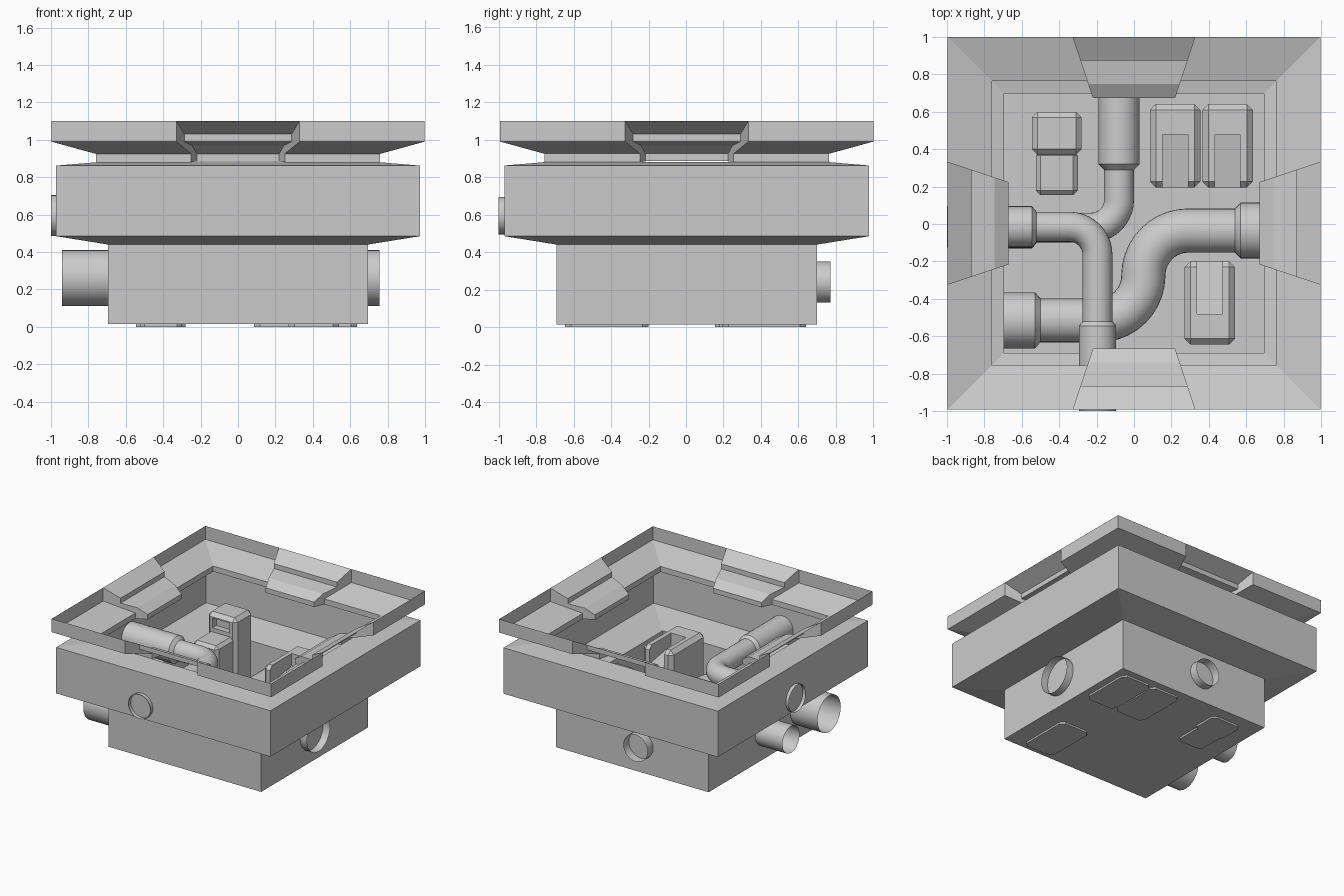
import bpy, bmesh, math
from mathutils import Matrix, Vector

old = bpy.data.objects.get("Cube")
if old:
    bpy.data.objects.remove(old, do_unlink=True)

grey = bpy.data.materials.new("light_grey")
grey.use_nodes = True
COLOUR = (0.6, 0.6, 0.6, 1)
grey.diffuse_color = COLOUR
for node in grey.node_tree.nodes:
    if node.type == 'BSDF_PRINCIPLED':
        node.inputs["Base Color"].default_value = COLOUR


def finish(name, bm, smooth=False, recalc=True):
    bmesh.ops.remove_doubles(bm, verts=bm.verts, dist=0.0005)
    if recalc:
        bmesh.ops.recalc_face_normals(bm, faces=bm.faces)
    mesh = bpy.data.meshes.new(name)
    bm.to_mesh(mesh)
    bm.free()
    mesh.materials.append(grey)
    obj = bpy.data.objects.new(name, mesh)
    bpy.context.collection.objects.link(obj)
    if smooth:
        bpy.ops.object.select_all(action='DESELECT')
        obj.select_set(True)
        bpy.context.view_layer.objects.active = obj
        bpy.ops.object.shade_smooth_by_angle(angle=math.radians(25))
    return obj


def face(bm, points):
    return bm.faces.new([bm.verts.new(p) for p in points])


def four_sides(bm):
    """Repeat the back side around the other three sides."""
    source = list(bm.verts) + list(bm.edges) + list(bm.faces)
    for i in range(1, 4):
        copy = bmesh.ops.duplicate(bm, geom=source)["geom"]
        verts = [v for v in copy if isinstance(v, bmesh.types.BMVert)]
        bmesh.ops.rotate(bm, verts=verts, matrix=Matrix.Rotation(i * math.pi / 2, 3, 'Z'))


SHIFT = (0, 0.004, 0)

# Thin-walled hull: narrow base, wide body, closing in to the neck
BASE, BODY, NECK = 0.694, 0.973, 0.76
rings = [(BASE, 0.015), (BASE, 0.44), (BODY, 0.485), (BODY, 0.862), (NECK, 0.88)]
bm = bmesh.new()
for (h0, z0), (h1, z1) in zip(rings, rings[1:]):
    face(bm, [(h0, h0, z0), (-h0, h0, z0), (-h1, h1, z1), (h1, h1, z1)])
four_sides(bm)
face(bm, [(x * BASE, y * BASE, 0.015) for x, y in ((-1, -1), (-1, 1), (1, 1), (1, -1))])
finish("hull", bm).location = SHIFT


# Half width of the tapered notch at a given distance from the centre
def notch(y):
    return 0.22 + (y - 0.67) / 3


# Flared rim, open at the middle of every side
rim = [(0.997, 1.10), (0.997, 0.99), (NECK, 0.925), (NECK, 0.88)]
bm = bmesh.new()
for (h0, z0), (h1, z1) in zip(rim, rim[1:]):
    for s in (-1, 1):
        face(bm, [(s * h0, h0, z0), (s * notch(h0), h0, z0),
                  (s * notch(h1), h1, z1), (s * h1, h1, z1)])
four_sides(bm)
finish("rim", bm).location = SHIFT

# Stepped chutes filling the notches
chute = [(0.997, 1.10), (0.87, 1.03), (0.87, 0.99), (0.745, 0.97), (0.67, 0.925), (0.67, 0.885)]
bm = bmesh.new()
for (y0, z0), (y1, z1) in zip(chute, chute[1:]):
    face(bm, [(-notch(y0), y0, z0), (-notch(y1), y1, z1),
              (notch(y1), y1, z1), (notch(y0), y0, z0)])
for s in (-1, 1):
    outline = chute + rim[:0:-1]
    face(bm, [(s * notch(y), y, z) for y, z in outline])
four_sides(bm)
finish("chutes", bm).location = SHIFT


# Pipes: open tubes swept along level paths
def arc(cx, cy, r, start, end, radius, steps=10):
    return [(cx + r * math.cos(math.radians(a)), cy + r * math.sin(math.radians(a)), radius)
            for a in (start + (end - start) * i / steps for i in range(steps + 1))]


def pipe(name, path, z, sides=28):
    bm = bmesh.new()
    loops = []
    for i, (x, y, r) in enumerate(path):
        a = path[max(i - 1, 0)]
        b = path[min(i + 1, len(path) - 1)]
        along = Vector((b[0] - a[0], b[1] - a[1], 0)).normalized()
        across = Vector((-along.y, along.x, 0))
        loop = []
        for k in range(sides):
            t = 2 * math.pi * k / sides
            loop.append(bm.verts.new(Vector((x, y, z)) + across * r * math.cos(t)
                                     + Vector((0, 0, r * math.sin(t)))))
        loops.append(loop)
    for l0, l1 in zip(loops, loops[1:]):
        for k in range(sides):
            n = (k + 1) % sides
            bm.faces.new((l0[k], l0[n], l1[n], l1[k]))
    finish(name, bm, smooth=True)


BIG, MID, THIN = 0.15, 0.11, 0.08
pipe("large_pipe",
     [(-0.94, -0.515, BIG), (-0.53, -0.515, BIG), (-0.5, -0.515, 0.118)]
     + arc(-0.19, -0.275, 0.24, -90, 0, 0.118) + arc(0.29, -0.275, 0.24, 180, 90, 0.118)[1:]
     + [(0.54, -0.035, 0.118), (0.57, -0.035, BIG), (0.756, -0.035, BIG)], 0.262)
pipe("upper_pipe",
     [(-1, -0.015, MID), (-0.545, -0.015, MID), (-0.52, -0.015, THIN)]
     + arc(-0.345, -0.165, 0.15, 90, 0, THIN)
     + [(-0.195, -0.52, THIN), (-0.195, -0.545, 0.1), (-0.195, -1, 0.1)], 0.595)
pipe("lower_pipe",
     [(-0.94, -0.02, MID), (-0.545, -0.02, MID), (-0.52, -0.02, THIN)]
     + arc(-0.23, 0.13, 0.15, -90, 0, THIN)
     + [(-0.08, 0.29, THIN), (-0.08, 0.32, MID), (-0.08, 0.77, MID)], 0.24)


# Machine cabinets with chamfered tops and corners
def block(bm, x0, x1, y0, y1, z0, z1, chamfer=0.0):
    part = bmesh.new()
    bmesh.ops.create_cube(part, size=1)
    for v in part.verts:
        v.co = ((x0, x1)[v.co.x > 0], (y0, y1)[v.co.y > 0], (z0, z1)[v.co.z > 0])
    if chamfer:
        edges = [e for e in part.edges if max(v.co.z for v in e.verts) > z0 + 0.001]
        bmesh.ops.bevel(part, geom=edges, offset=chamfer, segments=1, affect='EDGES')
    temp = bpy.data.meshes.new("temp")
    part.to_mesh(temp)
    part.free()
    bm.from_mesh(temp)
    bpy.data.meshes.remove(temp)


def carve(obj, tool_bm):
    """Cut a recess into an object and discard the tool."""
    tool = finish("recess_tool", tool_bm)
    tool.hide_render = True
    mod = obj.modifiers.new("recess", 'BOOLEAN')
    mod.operation = 'DIFFERENCE'
    mod.solver = 'EXACT'
    mod.object = tool
    graph = bpy.context.evaluated_depsgraph_get()
    result = bpy.data.meshes.new_from_object(obj.evaluated_get(graph))
    obj.modifiers.clear()
    obj.data = result
    bpy.data.objects.remove(tool, do_unlink=True)


def slotted_cabinet(name, x, y, turn):
    bm = bmesh.new()
    block(bm, -0.135, 0.135, -0.223, 0.223, 0, 0.56, 0.032)
    obj = finish(name, bm)
    # Recess open to the front, with a sloping floor
    tool = bmesh.new()
    block(tool, -0.068, 0.068, -0.3, 0.06, 0.46, 0.7)
    for v in tool.verts:
        if v.co.z < 0.5 and v.co.y < 0:
            v.co.z -= 0.06
    carve(obj, tool)
    obj.location = (x, y, 0)
    obj.rotation_euler.z = turn


slotted_cabinet("cabinet_inner", 0.22, 0.418, 0)
slotted_cabinet("cabinet_outer", 0.5, 0.418, 0)
slotted_cabinet("cabinet_front", 0.405, -0.422, math.pi)

# Tall stepped machine
bm = bmesh.new()
block(bm, -0.545, -0.28, 0.37, 0.6, 0, 0.76, 0.03)
tall = finish("tall_machine", bm)
tool = bmesh.new()
block(tool, -0.49, -0.335, 0.3, 0.42, 0.64, 0.72)
carve(tall, tool)
bm = bmesh.new()
block(bm, -0.525, -0.3, 0.155, 0.39, 0, 0.61, 0.025)
finish("machine_step", bm)
